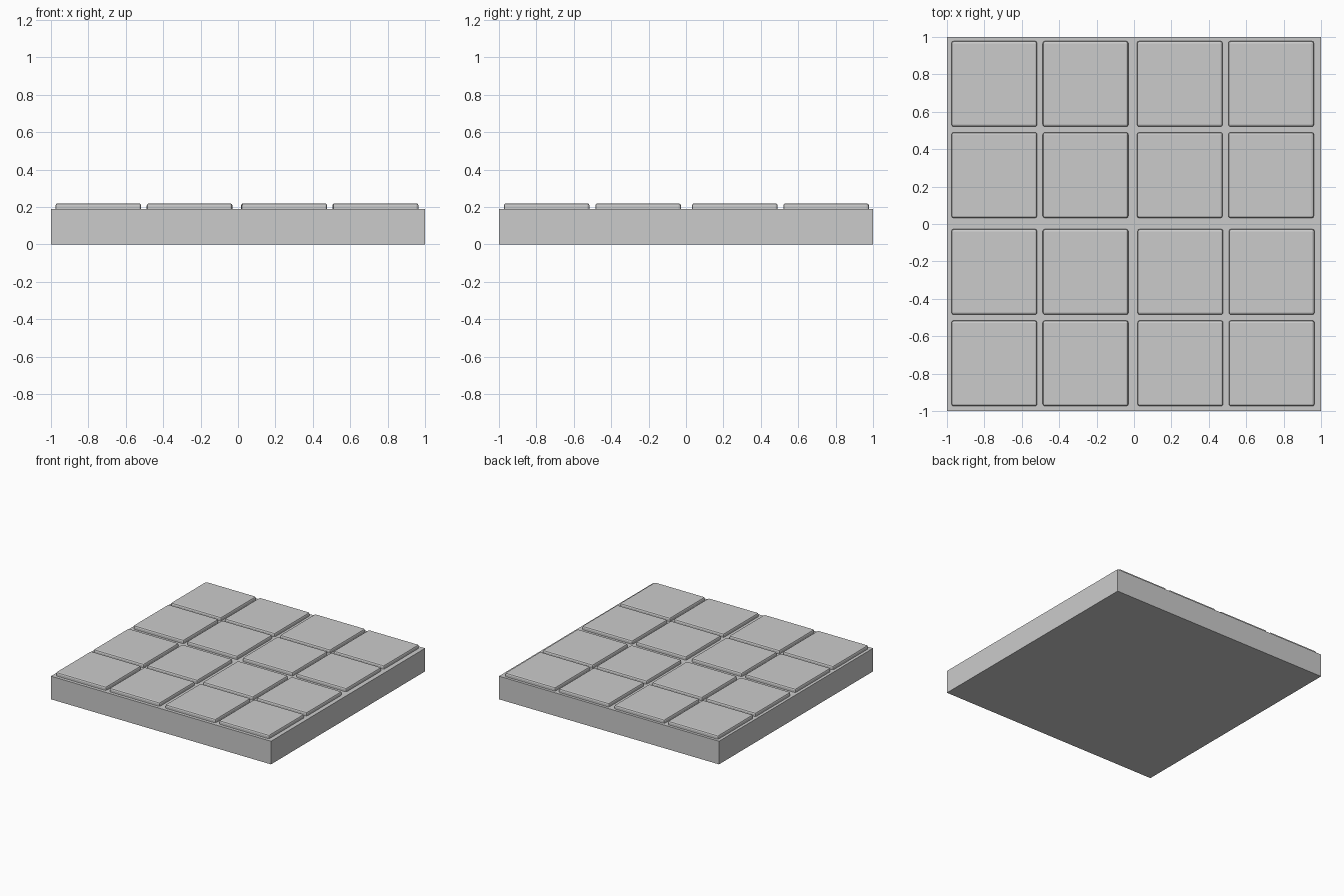
import bpy

if "Cube" in bpy.data.objects:
    bpy.data.objects.remove(bpy.data.objects["Cube"])

BASE_H = 0.19
TOP = 0.22
TILE = 0.458
COLS = (-0.747, -0.259, 0.245, 0.733)
ROWS = (-0.745, -0.256, 0.261, 0.749)


def box(name, x, y, z0, z1, sx, sy):
    bpy.ops.mesh.primitive_cube_add(size=1, location=(x, y, (z0 + z1) / 2))
    ob = bpy.context.object
    ob.name = name
    ob.scale = (sx, sy, z1 - z0)
    bpy.ops.object.transform_apply(location=False, rotation=False, scale=True)
    return ob


# Square slab
box("base_slab", 0, 0, 0, BASE_H, 2, 2)

# Grid of slightly uneven paving tiles with softened edges
for r, y in enumerate(ROWS):
    for c, x in enumerate(COLS):
        # lower rows of the right-hand columns sit slightly further right
        dx = 0.003 if c >= 2 and r < 2 else 0
        tile = box(f"tile_{r}_{c}", x + dx, y, BASE_H - 0.02, TOP, TILE, TILE)
        bevel = tile.modifiers.new("soft_edges", 'BEVEL')
        bevel.width = 0.012
        bevel.segments = 2
        bevel.limit_method = 'ANGLE'
